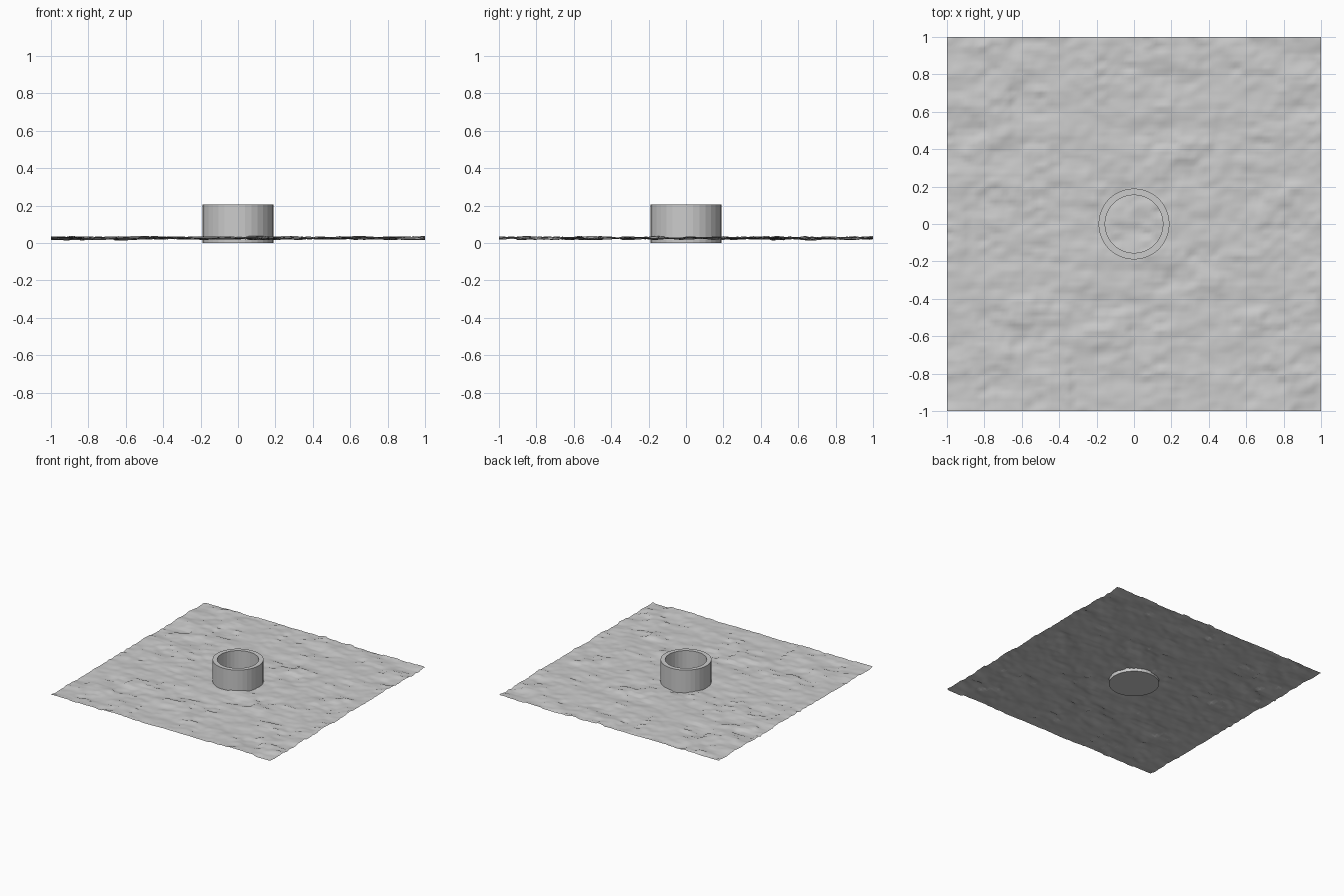
import bpy
import bmesh
import math
from mathutils import Vector, noise

if "Cube" in bpy.data.objects:
    bpy.data.objects.remove(bpy.data.objects["Cube"], do_unlink=True)

GREY = (0.6, 0.6, 0.6, 1)
stone = bpy.data.materials.new("stone grey")
stone.use_nodes = True
stone.diffuse_color = GREY
stone.node_tree.nodes["Principled BSDF"].inputs["Base Color"].default_value = GREY


def add_object(name, bm):
    mesh = bpy.data.meshes.new(name)
    bm.to_mesh(mesh)
    bm.free()
    obj = bpy.data.objects.new(name, mesh)
    bpy.context.collection.objects.link(obj)
    mesh.materials.append(stone)
    return obj


def ground_height(x, y):
    # Staggered stone blocks on broad swells, with fine roughness
    row = math.floor(y / 0.04)
    column = math.floor(x / 0.08 + 0.5 * (row % 2))
    swell = noise.noise(Vector((column * 0.45, row * 0.3, 3)))
    rough = noise.noise(Vector((x * 14, y * 22, 7)))
    z = 0.026 + 0.015 * swell + 0.005 * rough
    return min(max(z, 0.013), 0.044)


# Rough ground: one open sheet with softened ledges
bm = bmesh.new()
bmesh.ops.create_grid(bm, x_segments=100, y_segments=100, size=1)
for v in bm.verts:
    v.co.z = ground_height(v.co.x, v.co.y)
for f in bm.faces:
    f.smooth = True
add_object("rough_ground", bm)

# Round wall: a profile of radius and height spun into a closed-bottom ring
bm = bmesh.new()
profile = [(0, 0), (0.19, 0), (0.19, 0.205), (0.155, 0.205), (0.155, 0.01), (0, 0.01)]
points = [bm.verts.new((r, 0, z)) for r, z in profile]
edges = [bm.edges.new(pair) for pair in zip(points, points[1:])]
bmesh.ops.spin(bm, geom=points + edges, cent=(0, 0, 0), axis=(0, 0, 1),
               angle=math.tau, steps=32, use_merge=True)
bmesh.ops.remove_doubles(bm, verts=bm.verts, dist=0.0005)
bmesh.ops.recalc_face_normals(bm, faces=bm.faces)
add_object("round_wall", bm)
